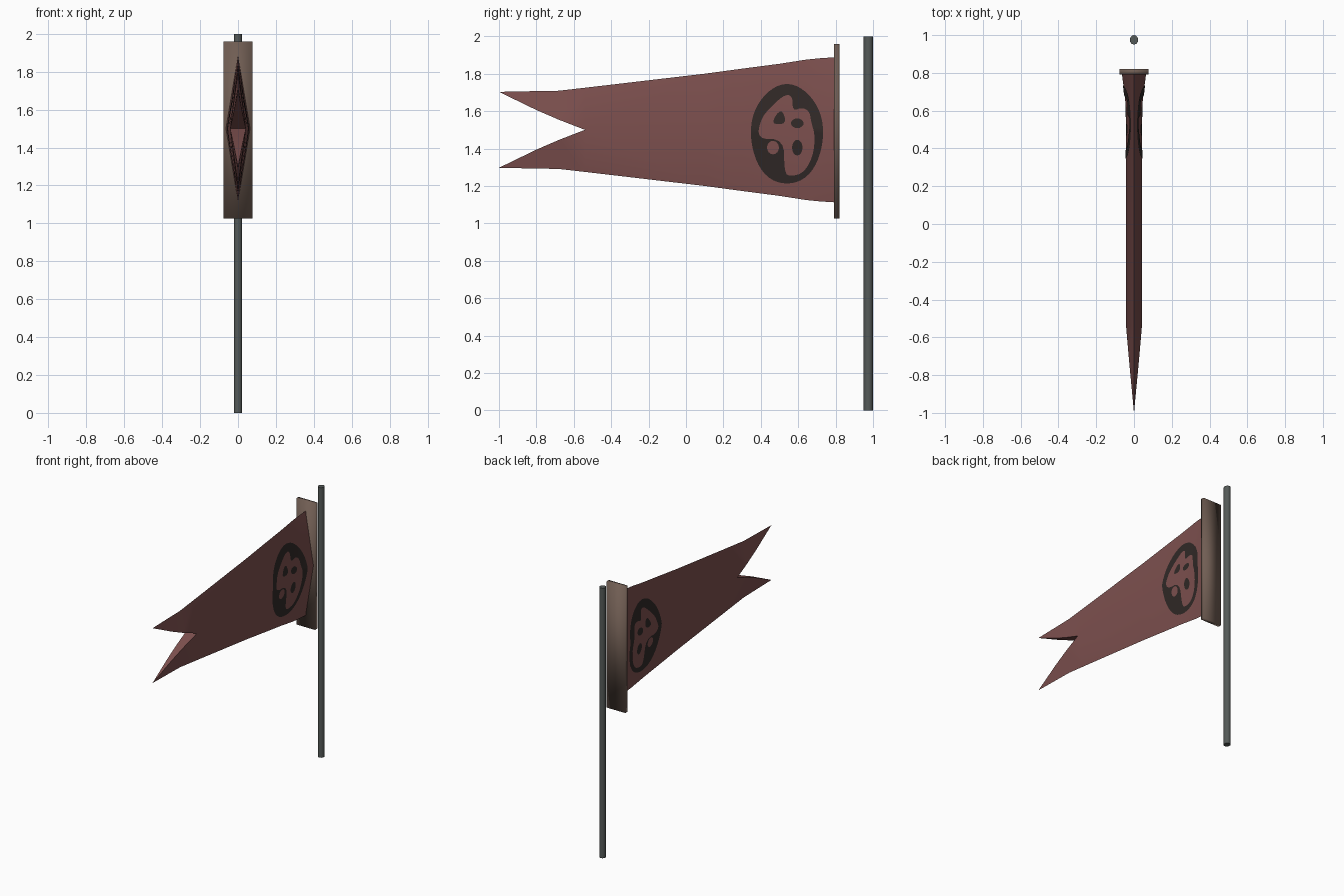
import bpy, bmesh, math
from mathutils import Vector

if "Cube" in bpy.data.objects:
    bpy.data.objects.remove(bpy.data.objects["Cube"])

MID = 1.5  # height of the banner's ridge


def material(name, rgb):
    m = bpy.data.materials.new(name)
    m.diffuse_color = (*rgb, 1)
    m.use_nodes = True
    m.node_tree.nodes["Principled BSDF"].inputs["Base Color"].default_value = m.diffuse_color
    return m


RED = material("faded red cloth", (0.205, 0.080, 0.077))
DARK = material("dark paint", (0.030, 0.022, 0.020))
WOOD = material("brown wood", (0.165, 0.112, 0.088))
IRON = material("grey iron", (0.090, 0.103, 0.098))


def add_object(name, bm, mat, angle=30):
    me = bpy.data.meshes.new(name)
    bm.to_mesh(me)
    bm.free()
    me.materials.append(mat)
    ob = bpy.data.objects.new(name, me)
    bpy.context.collection.objects.link(ob)
    bpy.ops.object.select_all(action='DESELECT')
    ob.select_set(True)
    bpy.context.view_layer.objects.active = ob
    bpy.ops.object.shade_smooth_by_angle(angle=math.radians(angle))
    return ob


# Banner sections: y, half height, half height of the notch, half width
SECTIONS = [(0.80, 0.388, 0, 0.065), (0.72, 0.383, 0, 0.054), (0.64, 0.375, 0, 0.045),
            (0.50, 0.353, 0, 0.042), (0.30, 0.327, 0, 0.042), (0.10, 0.300, 0, 0.042),
            (-0.54, 0.225, 0, 0.042), (-0.68, 0.209, 0.054, 0.030),
            (-0.80, 0.207, 0.106, 0.019), (-1.0, 0.203, 0.203, 0)]

# Banner: one quarter repeated on both sides, above and below the ridge
bm = bmesh.new()


def face(*pts):
    bm.faces.new([bm.verts.new(p) for p in pts])


for sx in (1, -1):
    for sz in (1, -1):
        for (y0, h0, n0, w0), (y1, h1, n1, w1) in zip(SECTIONS, SECTIONS[1:]):
            top0, top1 = (0, y0, MID + sz * h0), (0, y1, MID + sz * h1)
            in0, in1 = (sx * w0, y0, MID + sz * n0), (sx * w1, y1, MID + sz * n1)
            if w1:
                face(top0, top1, in1, in0)
            else:
                face(top0, top1, in0)
            if n1:  # inner wall of the swallow-tail notch
                mid0, mid1 = (0, y0, MID + sz * n0), (0, y1, MID + sz * n1)
                if w1:
                    face(in0, in1, mid1, mid0)
                else:
                    face(in0, mid1, mid0)
        y, h, n, w = SECTIONS[0]
        face((0, y, MID + sz * h), (sx * w, y, MID), (0, y, MID))
bmesh.ops.remove_doubles(bm, verts=bm.verts, dist=0.0005)
bmesh.ops.recalc_face_normals(bm, faces=bm.faces)
add_object("banner", bm, RED)


def surface_x(y, z):
    """Half thickness of the banner body at a point of its side."""
    for (y0, h0, _, w0), (y1, h1, _, w1) in zip(SECTIONS, SECTIONS[1:]):
        if y0 >= y >= y1:
            t = (y0 - y) / (y0 - y1)
            h, w = h0 + t * (h1 - h0), w0 + t * (w1 - w0)
            return w * (1 - abs(z - MID) / h)
    return 0


def ellipse(cy, cz, ry, rz, n=36, wobble=0.0):
    return [(cy + ry * math.cos(a) * (1 + wobble * math.sin(5 * a)),
             cz + rz * math.sin(a) * (1 + wobble * math.sin(5 * a)))
            for a in (2 * math.pi * i / n for i in range(n))]


def painted_plate(name, outlines):
    """Fill flat outlines (later ones are holes) and lay them on both sides."""
    cu = bpy.data.curves.new(name + "_outline", 'CURVE')
    cu.dimensions = '2D'
    cu.fill_mode = 'BOTH'
    for pts in outlines:
        sp = cu.splines.new('POLY')
        sp.points.add(len(pts) - 1)
        for p, (u, v) in zip(sp.points, pts):
            p.co = (u, v, 0, 1)
        sp.use_cyclic_u = True
    tmp = bpy.data.objects.new(name + "_outline", cu)
    bpy.context.collection.objects.link(tmp)
    dg = bpy.context.evaluated_depsgraph_get()
    me = bpy.data.meshes.new_from_object(tmp.evaluated_get(dg))
    bpy.data.objects.remove(tmp)
    b = bmesh.new()
    b.from_mesh(me)
    # crease the plate where the cloth bends
    cuts = [((0, MID, 0), (0, 1, 0))] + [((y, 0, 0), (1, 0, 0)) for y in (0.72, 0.68, 0.64, 0.5)]
    for co, no in cuts:
        bmesh.ops.bisect_plane(b, geom=b.verts[:] + b.edges[:] + b.faces[:],
                               plane_co=co, plane_no=no)
    bmesh.ops.triangulate(b, faces=b.faces)
    for v in b.verts:
        y, z = v.co.x, v.co.y
        v.co = Vector((surface_x(y, z) + 0.003, y, z))
    for f in b.faces:
        f.normal_update()
        if f.normal.x < 0:
            f.normal_flip()
    ob = add_object(name, b, DARK)
    ob.modifiers.new("both_sides", 'MIRROR').use_axis[0] = True


def rounded(pts):
    """Cut the corners of an outline twice."""
    for _ in range(2):
        out = []
        for (a, b), (c, d) in zip(pts, pts[1:] + pts[:1]):
            out += [(0.75 * a + 0.25 * c, 0.75 * b + 0.25 * d),
                    (0.25 * a + 0.75 * c, 0.25 * b + 0.75 * d)]
        pts = out
    return pts


# Painted roundel: a brushed ring with an open centre, and small marks inside
opening = rounded([(0.38, 1.45), (0.40, 1.56), (0.46, 1.63), (0.53, 1.69), (0.57, 1.68),
                   (0.57, 1.60), (0.62, 1.62), (0.66, 1.60), (0.67, 1.54), (0.69, 1.47),
                   (0.68, 1.36), (0.63, 1.27), (0.56, 1.25), (0.525, 1.27), (0.525, 1.45)])
painted_plate("roundel_ring", [ellipse(0.54, 1.477, 0.193, 0.266, 48, 0.008), opening,
                               ellipse(0.465, 1.405, 0.032, 0.036, 16)])
painted_plate("roundel_upper_mark", [rounded([(0.45, 1.53), (0.51, 1.62), (0.54, 1.53)])])
painted_plate("roundel_middle_mark", [ellipse(0.595, 1.535, 0.034, 0.026, 16)])
painted_plate("roundel_lower_mark", [ellipse(0.595, 1.405, 0.028, 0.042, 16)])

# Wooden board holding the banner
bm = bmesh.new()
bmesh.ops.create_cube(bm, size=1)
for v in bm.verts:
    v.co = Vector((v.co.x * 0.154, 0.806 + v.co.y * 0.028, 1.493 + v.co.z * 0.934))
add_object("mounting_board", bm, WOOD, 180)

# Upright pole
bm = bmesh.new()
bmesh.ops.create_cone(bm, cap_ends=True, segments=10, radius1=0.025, radius2=0.025, depth=2)
for v in bm.verts:
    v.co = Vector((v.co.x * 0.92, 0.975 + v.co.y, v.co.z + 1))
add_object("pole", bm, IRON, 40)
